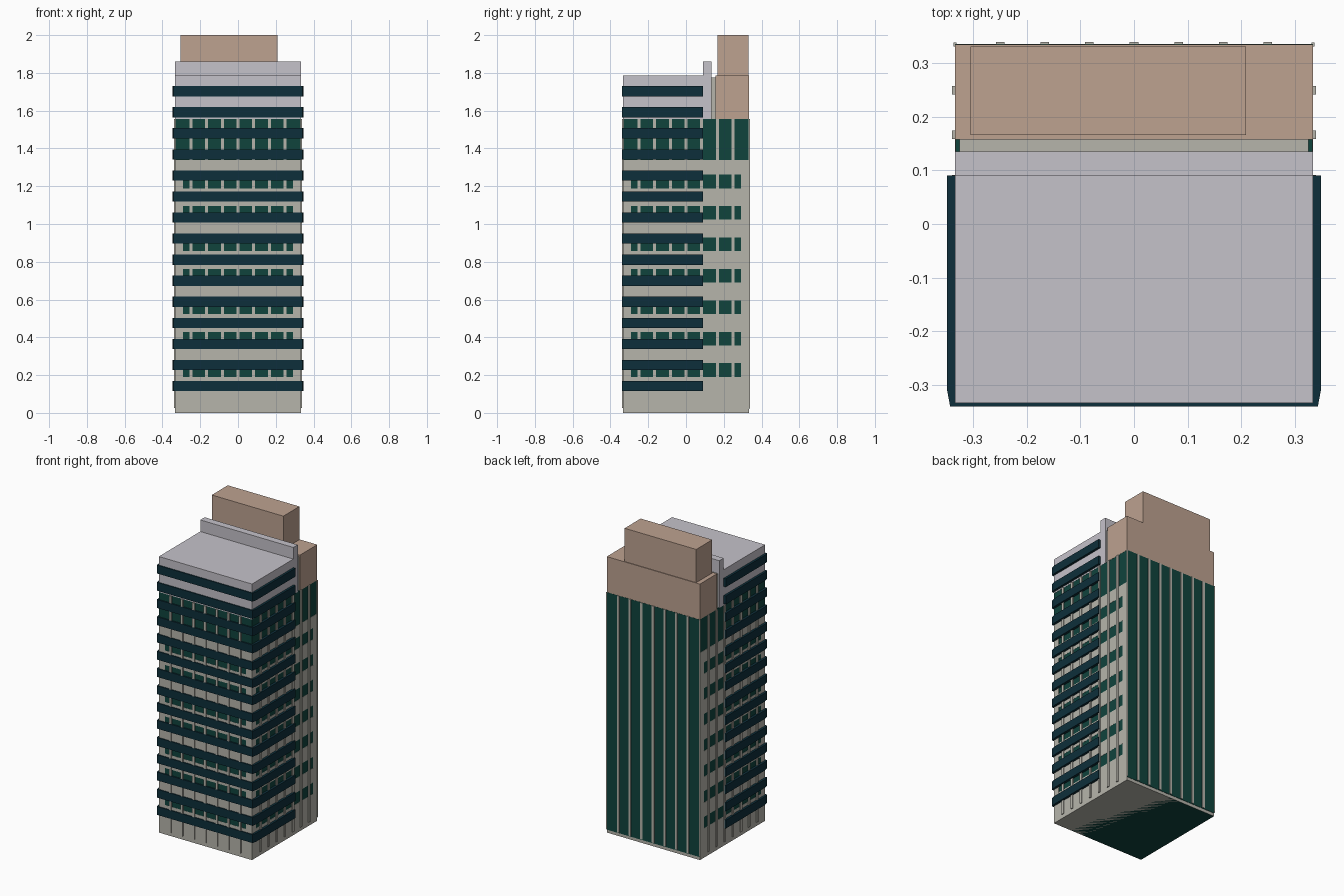
import bpy

if "Cube" in bpy.data.objects:
    bpy.data.objects.remove(bpy.data.objects["Cube"])


def material(name, rgb):
    m = bpy.data.materials.new(name)
    m.diffuse_color = (*rgb, 1)
    m.use_nodes = True
    m.node_tree.nodes["Principled BSDF"].inputs["Base Color"].default_value = m.diffuse_color
    return m


LAVENDER = material("lavender_panel", (0.56, 0.54, 0.59))
TAN = material("tan_panel", (0.51, 0.36, 0.28))
STONE = material("pale_stone", (0.47, 0.46, 0.41))
GREEN = material("green_glass", (0.005, 0.056, 0.046))
NAVY = material("navy_band", (0.004, 0.028, 0.043))


def mesh(name, verts, faces, mat):
    me = bpy.data.meshes.new(name)
    me.from_pydata(verts, [], faces)
    me.materials.append(mat)
    ob = bpy.data.objects.new(name, me)
    bpy.context.collection.objects.link(ob)
    return ob


def prisms(name, parts, mat):
    """One object from (outline, z0, z1) prisms, outlines counter-clockwise."""
    verts, faces = [], []
    for pts, z0, z1 in parts:
        b, n = len(verts), len(pts)
        verts += [(x, y, z0) for x, y in pts] + [(x, y, z1) for x, y in pts]
        faces.append([b + i for i in reversed(range(n))])
        faces.append([b + n + i for i in range(n)])
        for i in range(n):
            j = (i + 1) % n
            faces.append([b + i, b + j, b + n + j, b + n + i])
    return mesh(name, verts, faces, mat)


def rect(x0, x1, y0, y1):
    return [(x0, y0), (x1, y0), (x1, y1), (x0, y1)]


def box(name, x0, x1, y0, y1, z0, z1, mat):
    return prisms(name, [(rect(x0, x1, y0, y1), z0, z1)], mat)


W = 0.333
TOP = 1.555   # top of glazed storeys
ROOF = 1.785

# Glass core, seen through the window openings
box("glass_core", -W + .001, W - .001, -W + .001, W - .001, 0, TOP, GREEN)

# Stone spandrels between window rows
rows = [(0.19 + 0.1665 * i, 0.263 + 0.1665 * i) for i in range(7)]
edges = [0] + [z for r in rows for z in r] + [1.34]
spandrels = [(rect(-W, W, -W, W), edges[i], edges[i + 1])
             for i in range(0, len(edges), 2)]
prisms("stone_spandrels", spandrels, STONE)

# Corner piers that close the window rows
piers = []
for sx in (-1, 1):
    for sy in (-1, 1):
        xs, ys = sorted((sx * 0.29, sx * W)), sorted((sy * 0.29, sy * W))
        piers += [(rect(*xs, *ys), a, b) for a, b in rows]
prisms("corner_piers", piers, STONE)

# Rear curtain wall
box("rear_glass_wall", -W, W, W - .001, W + .002, 0.02, TOP, GREEN)

# Vertical mullions on all four sides
mullions = []
d0, d1 = W - 0.003, W + 0.006
for k in range(-3, 4):
    a, b = k * 0.083 - 0.008, k * 0.083 + 0.008
    for r in (rect(a, b, d0, d1), rect(a, b, -d1, -d0),
              rect(d0, d1, a, b), rect(-d1, -d0, a, b)):
        mullions.append((r, 0.025, TOP))
for s in (-1, 1):
    xs = sorted((s * 0.330, s * 0.336))
    mullions.append((rect(*xs, 0.330, 0.338), 0.025, TOP))
prisms("mullions", mullions, STONE)

# Front block upper storeys and raised parapet wall
box("front_block_top", -W, W, -W, 0.09, TOP, ROOF, LAVENDER)
box("parapet_wall", -W, W, 0.09, 0.135, TOP, 1.86, LAVENDER)

# Recessed link between front and rear blocks
box("recessed_link", -0.325, 0.325, 0.135, 0.157, TOP, 1.775, STONE)

# Rear block top and rooftop plant room
box("rear_block_top", -W, W, 0.157, W + .001, TOP, ROOF, TAN)
box("plant_room", -0.304, 0.208, 0.166, 0.33, ROOF, 2.0, TAN)

# Horizontal sunshade bands wrapping the front block
outline = [(-0.342, -0.34), (0.342, -0.34), (0.348, -0.308),
           (0.348, 0.09), (-0.348, 0.09), (-0.348, -0.308)]
bands = [(outline, 0.115 + 0.1115 * i, 0.169 + 0.1115 * i) for i in range(15)]
prisms("sunshade_bands", bands, NAVY)
